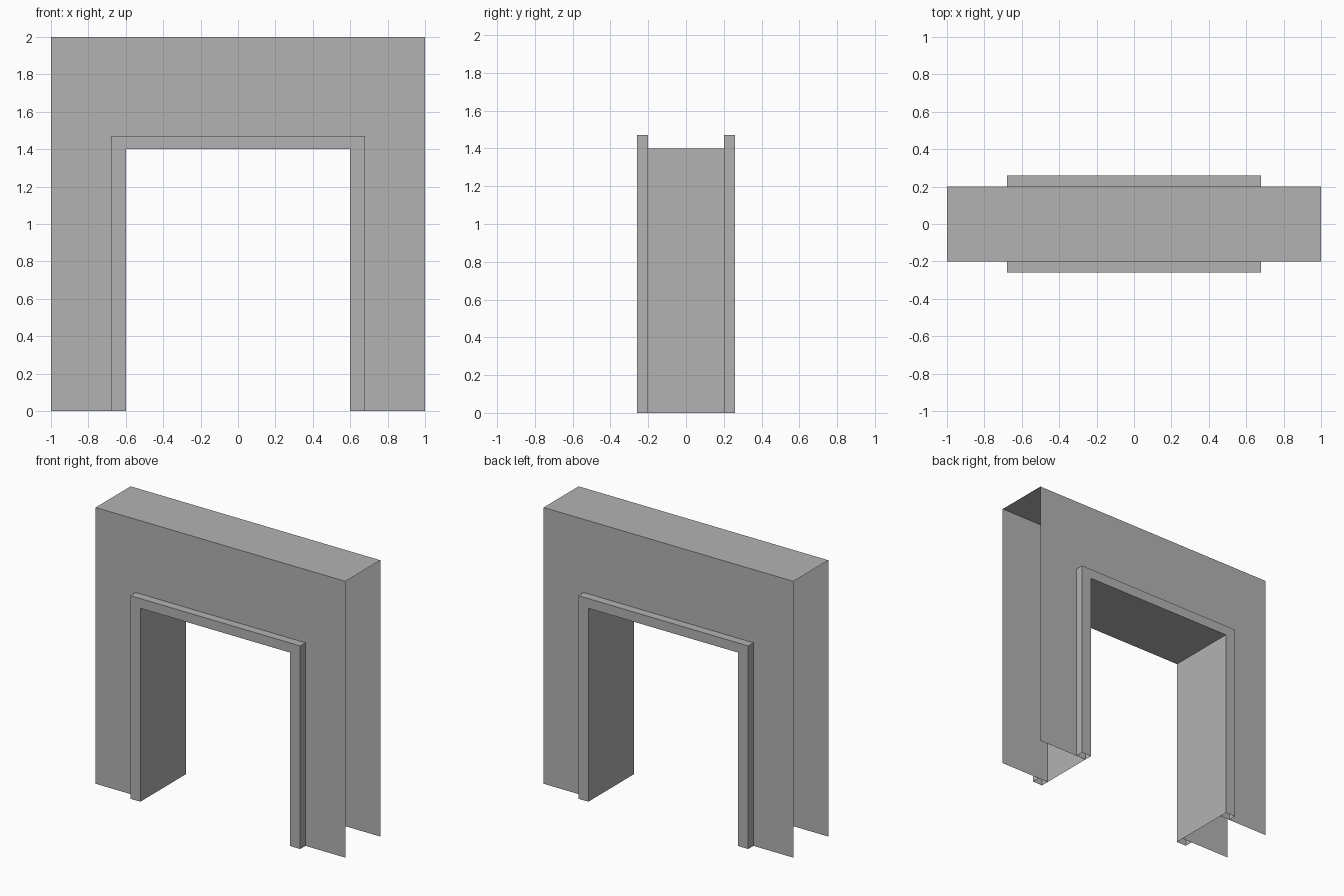
import bpy
import bmesh

cube = bpy.data.objects.get("Cube")
if cube:
    bpy.data.objects.remove(cube, do_unlink=True)

# Plain grey plaster
GREY = (0.45, 0.45, 0.45, 1)
plaster = bpy.data.materials.new("plain_grey")
plaster.use_nodes = True
plaster.diffuse_color = GREY
plaster.node_tree.nodes["Principled BSDF"].inputs["Base Color"].default_value = GREY

OPEN_W, OPEN_H = 0.6, 1.4   # half width and height of the doorway
WALL_Y = 0.2                # half thickness of the wall


def portal(name, half_width, height, y_front, y_back, cap_back, closed_ends):
    """Upside-down U around the doorway, always open underneath."""
    outline = [(-half_width, 0), (-OPEN_W, 0), (-OPEN_W, OPEN_H), (OPEN_W, OPEN_H),
               (OPEN_W, 0), (half_width, 0), (half_width, height), (-half_width, height)]
    bm = bmesh.new()
    front = [bm.verts.new((x, y_front, z)) for x, z in outline]
    back = [bm.verts.new((x, y_back, z)) for x, z in outline]
    bm.faces.new(front)
    if cap_back:
        bm.faces.new(back[::-1])
    # Jambs, soffit and top, plus the outer ends where wanted
    for i in [1, 2, 3, 6] + ([5, 7] if closed_ends else []):
        j = (i + 1) % len(outline)
        bm.faces.new((front[j], front[i], back[i], back[j]))
    # Keep the normals outward on the mirrored side
    if y_front > y_back:
        bmesh.ops.reverse_faces(bm, faces=bm.faces[:])
    mesh = bpy.data.meshes.new(name)
    bm.to_mesh(mesh)
    bm.free()
    mesh.materials.append(plaster)
    obj = bpy.data.objects.new(name, mesh)
    bpy.context.collection.objects.link(obj)
    return obj


# Hollow wall section with open ends, and a raised door trim on both faces
portal("wall", 1, 2, -WALL_Y, WALL_Y, True, False)
for side, name in ((-1, "front_door_trim"), (1, "back_door_trim")):
    portal(name, 0.68, 1.47, side * 0.26, side * WALL_Y, False, True)
